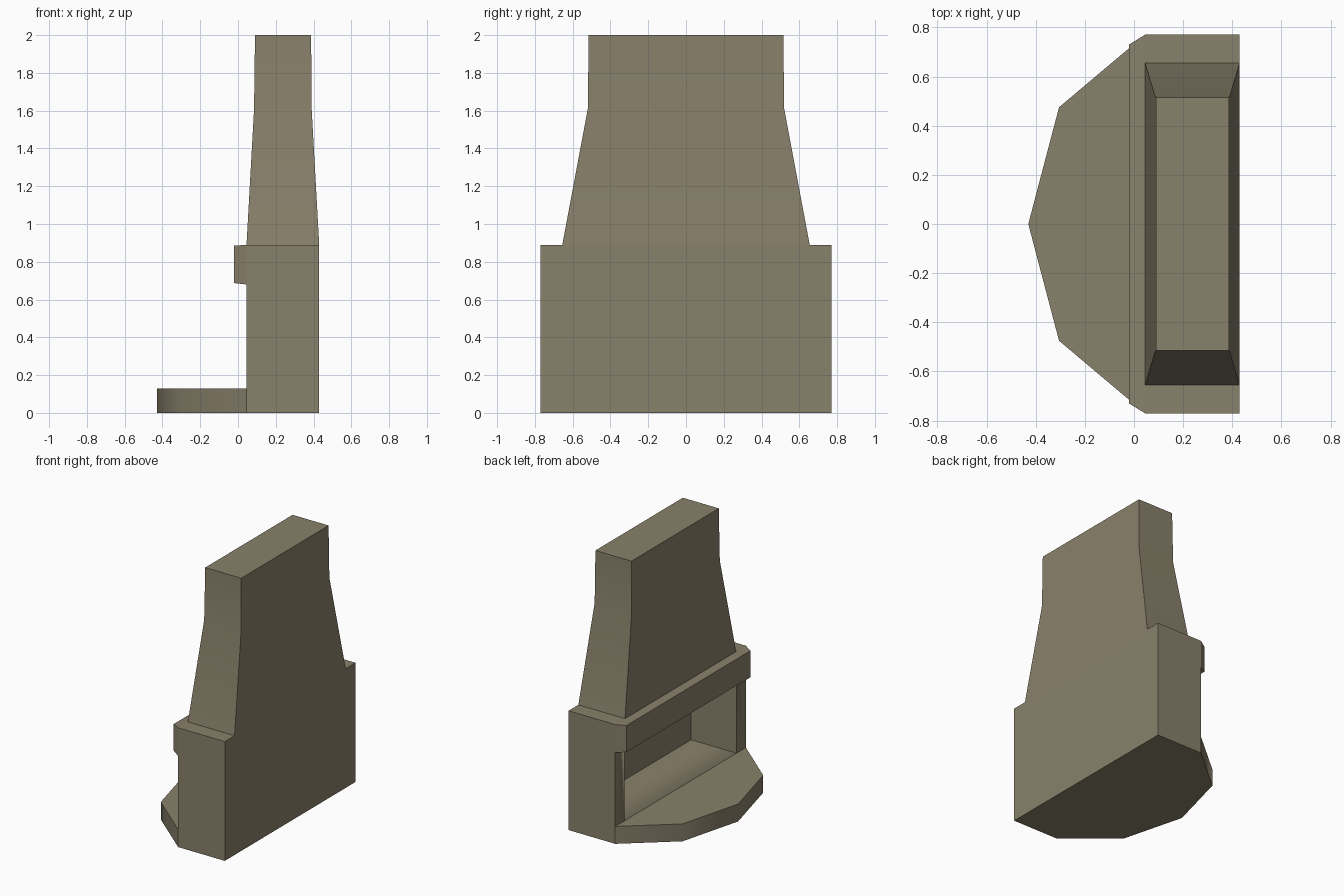
import bpy, bmesh, math

if "Cube" in bpy.data.objects:
    bpy.data.objects.remove(bpy.data.objects["Cube"])

# Single stone colour
stone = bpy.data.materials.new("warm_grey_stone")
stone.diffuse_color = (0.25, 0.218, 0.147, 1)
stone.use_nodes = True
stone.node_tree.nodes["Principled BSDF"].inputs["Base Color"].default_value = stone.diffuse_color


def loft(name, rings):
    """Skin a closed solid through matching rings of 3D points."""
    bm = bmesh.new()
    loops = [[bm.verts.new(p) for p in ring] for ring in rings]
    n = len(loops[0])
    for a, b in zip(loops, loops[1:]):
        for i in range(n):
            j = (i + 1) % n
            bm.faces.new((a[i], a[j], b[j], b[i]))
    bm.faces.new(loops[0])
    bm.faces.new(loops[-1])
    bmesh.ops.recalc_face_normals(bm, faces=bm.faces)
    mesh = bpy.data.meshes.new(name)
    bm.to_mesh(mesh)
    bm.free()
    mesh.materials.append(stone)
    obj = bpy.data.objects.new(name, mesh)
    bpy.context.collection.objects.link(obj)
    bpy.ops.object.select_all(action='DESELECT')
    obj.select_set(True)
    bpy.context.view_layer.objects.active = obj
    bpy.ops.object.shade_smooth_by_angle(angle=math.radians(45))
    return obj


def rect_z(x0, x1, y, z):
    return [(x0, -y, z), (x1, -y, z), (x1, y, z), (x0, y, z)]


def rect_x(x, y, z0, z1):
    return [(x, -y, z0), (x, y, z0), (x, y, z1), (x, -y, z1)]


# Fireplace body with the firebox cut out of its front (-x) side
body = loft("fireplace_body", [rect_z(0.045, 0.43, 0.77, z) for z in (0, 0.89)])
cutter = loft("firebox_cutter", [rect_z(-0.2, 0.42, 0.66, z) for z in (0.13, 0.68)])
cutter.hide_render = True
cutter.hide_viewport = True
cut = body.modifiers.new("firebox_opening", 'BOOLEAN')
cut.operation = 'DIFFERENCE'
cut.solver = 'EXACT'
cut.object = cutter

# Faceted hearth slab in front of the opening
outline = [(0.045, 0.77), (-0.305, 0.475), (-0.43, 0), (-0.305, -0.475), (0.045, -0.77)]
loft("hearth_slab", [[(x, y, z) for x, y in outline] for z in (0, 0.13)])

# Mantel shelf, slightly chamfered towards its front
loft("mantel_shelf", [rect_x(0.045, 0.77, 0.68, 0.89),
                      rect_x(-0.02, 0.73, 0.687, 0.885)])

# Tapered chimney breast
loft("chimney_breast", [rect_z(0.045, 0.43, 0.655, 0.89),
                        rect_z(0.085, 0.39, 0.52, 1.61),
                        rect_z(0.09, 0.387, 0.515, 2.0)])
